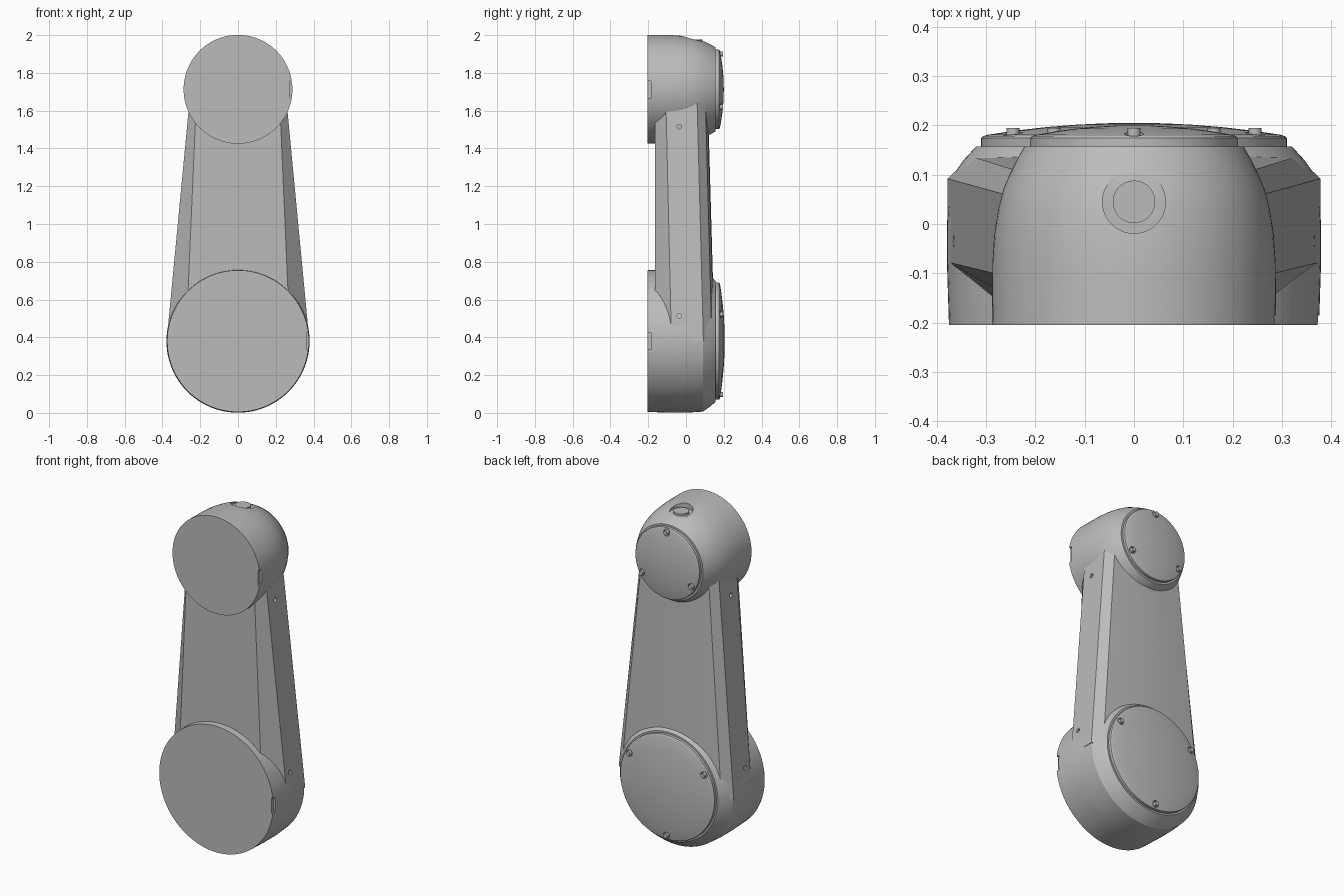
import bpy, bmesh
from math import cos, sin, pi, radians
from mathutils import Matrix, Vector

if "Cube" in bpy.data.objects:
    bpy.data.objects.remove(bpy.data.objects["Cube"])

grey = bpy.data.materials.new("light grey")
grey.use_nodes = True
grey.diffuse_color = (0.5, 0.5, 0.5, 1)
grey.node_tree.nodes["Principled BSDF"].inputs["Base Color"].default_value = (0.5, 0.5, 0.5, 1)

LOW, HIGH = 0.38, 1.713          # joint axis heights


def make(name, bm):
    bmesh.ops.recalc_face_normals(bm, faces=bm.faces[:])
    mesh = bpy.data.meshes.new(name)
    bm.to_mesh(mesh)
    bm.free()
    mesh.materials.append(grey)
    ob = bpy.data.objects.new(name, mesh)
    bpy.context.collection.objects.link(ob)
    return ob


def lathe(name, profile, z, n=96):
    """Solid turned around the y direction at height z; profile is (radius, y)."""
    bm = bmesh.new()
    rings = [[bm.verts.new((r * cos(2 * pi * i / n), y, z + r * sin(2 * pi * i / n)))
              for i in range(n)] for r, y in profile]
    for a, b in zip(rings, rings[1:]):
        for i in range(n):
            j = (i + 1) % n
            bm.faces.new((a[i], a[j], b[j], b[i]))
    bm.faces.new(rings[0])
    bm.faces.new(rings[-1])
    return make(name, bm)


def rod(name, centre, axis, radius, length, n=24):
    bm = bmesh.new()
    turn = Vector(axis).to_track_quat('Z', 'Y').to_matrix().to_4x4()
    bmesh.ops.create_cone(bm, cap_ends=True, segments=n, radius1=radius, radius2=radius,
                          depth=length, matrix=Matrix.Translation(centre) @ turn)
    return make(name, bm)


def block(name, centre, size):
    bm = bmesh.new()
    bmesh.ops.create_cube(bm, size=1, matrix=Matrix.Translation(centre) @ Matrix.Diagonal((*size, 1)))
    return make(name, bm)


def cut(ob, cutter):
    mod = ob.modifiers.new("cut", 'BOOLEAN')
    mod.operation = 'DIFFERENCE'
    mod.solver = 'EXACT'
    mod.object = cutter
    bpy.context.view_layer.objects.active = ob
    bpy.ops.object.modifier_apply(modifier=mod.name)
    bpy.data.objects.remove(cutter)


def smooth(ob, angle=20):
    bpy.ops.object.select_all(action='DESELECT')
    ob.select_set(True)
    bpy.context.view_layer.objects.active = ob
    bpy.ops.object.shade_smooth_by_angle(angle=radians(angle))


# Tapered link: faceted section lofted between the two joints, slightly crowned at the back
def section(bm, z, front, side, y_front, y_back, back, y_edge, y_crown):
    half = [(front, -0.165), (side, y_front), (side, y_back), (back, y_edge), (back / 2, y_crown - 0.003)]
    loop = half + [(0, y_crown)] + [(-x, y) for x, y in reversed(half)]
    return [bm.verts.new((x, y, z)) for x, y in loop]


bm = bmesh.new()
low = section(bm, LOW, 0.276, 0.378, -0.077, 0.092, 0.33, 0.137, 0.152)
high = section(bm, HIGH, 0.218, 0.251, -0.108, 0.057, 0.215, 0.101, 0.114)
for i in range(len(low)):
    j = (i + 1) % len(low)
    bm.faces.new((low[i], low[j], high[j], high[i]))
bm.faces.new(low)
bm.faces.new(high)
arm = make("link_arm", bm)
for z, x in ((0.515, 0.365), (1.515, 0.27)):
    for s in (-1, 1):
        cut(arm, rod("side_hole_cutter", (s * x, -0.035, z), (1, 0, 0), 0.012, 0.06))
smooth(arm, 12)

# Joint housings with a small notch at the front rim
lower = lathe("lower_housing", [(0.375, -0.205), (0.379, -0.08), (0.379, 0.0), (0.373, 0.09),
                                (0.345, 0.13), (0.32, 0.157)], LOW)
upper = lathe("upper_housing", [(0.288, -0.205), (0.287, -0.08), (0.283, -0.02), (0.275, 0.03),
                                (0.265, 0.07), (0.25, 0.105), (0.235, 0.135), (0.222, 0.157)], HIGH)
for ob, z, r in ((lower, LOW, 0.377), (upper, HIGH, 0.288)):
    cut(ob, block("notch_cutter", (r, -0.2, z), (0.026, 0.03, 0.09)))

# Spot-faced plug on top of the upper housing
cut(upper, rod("spotface_cutter", (0, 0.045, 2.015), (0, 0, 1), 0.064, 0.1, 48))
rod_plug = rod("top_plug", (0, 0.045, 1.938), (0, 0, 1), 0.043, 0.08, 48)
for ob in (lower, upper, rod_plug):
    smooth(ob, 25)


# Domed back covers with three recessed screws each
def cover(name, z, r, bolt_r, crown, angles):
    rim = 0.178
    dome = [((r - 0.014) * t, crown - (crown - rim - 0.003) * t * t) for t in (1, 0.8, 0.6, 0.4, 0.2, 0.02)]
    ob = lathe(name, [(r, 0.15), (r, rim - 0.004), (r - 0.004, rim)] + dome, z)
    for k, a in enumerate(angles):
        x, h = bolt_r * cos(radians(a)), z + bolt_r * sin(radians(a))
        cut(ob, rod("recess_cutter", (x, 0.2, h), (0, 1, 0), 0.02, 0.056))
        smooth(rod(f"{name}_screw_{k + 1}", (x, 0.178, h), (0, 1, 0), 0.013, 0.034), 30)
    smooth(ob, 25)


cover("lower_cover", LOW, 0.31, 0.283, 0.205, (30, 150, 270))
cover("upper_cover", HIGH, 0.211, 0.187, 0.2, (90, 210, 330))
